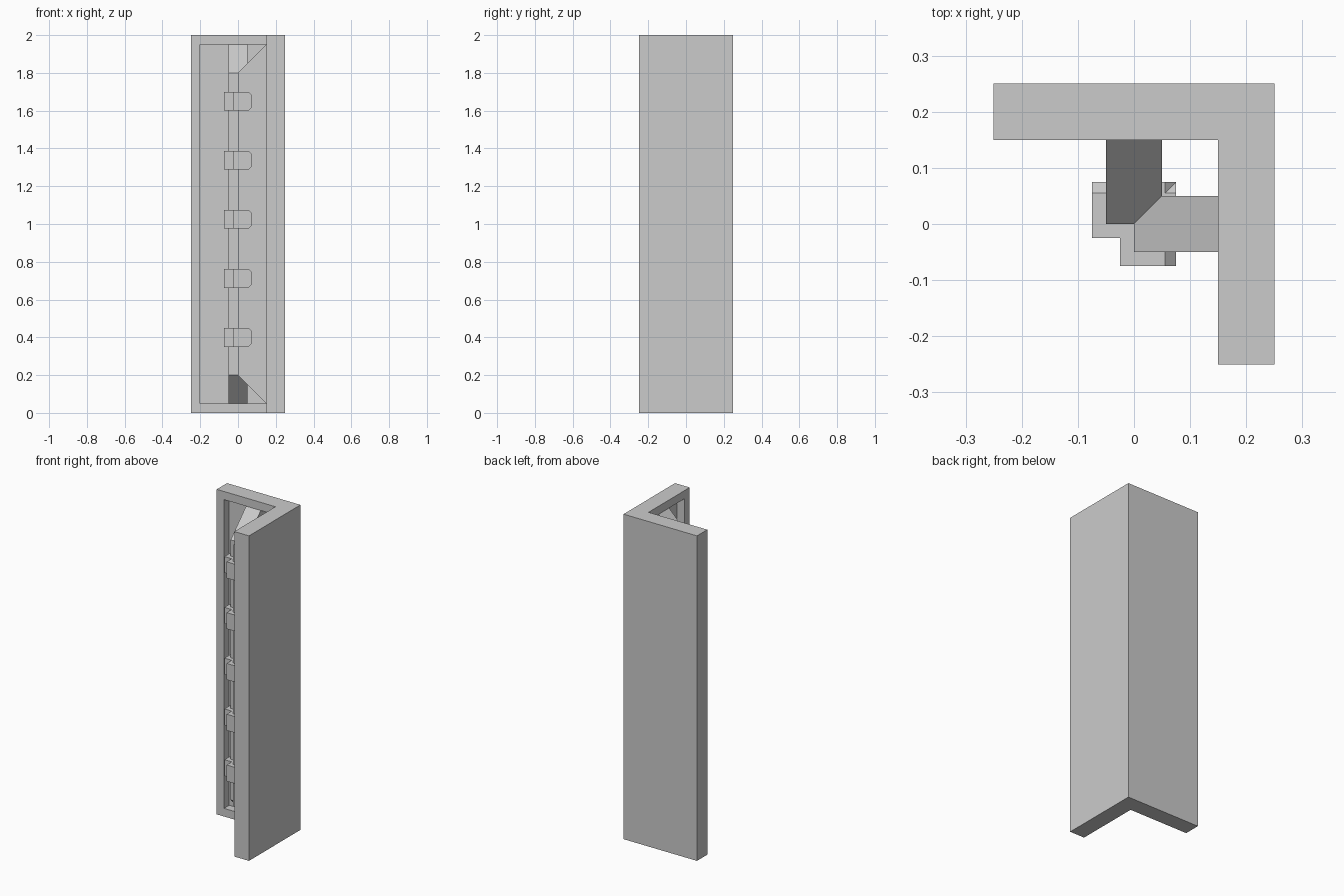
import bpy, bmesh

if "Cube" in bpy.data.objects:
    bpy.data.objects.remove(bpy.data.objects["Cube"])


def prism(name, base, offset, swap=False):
    """Extrude a planar outline by an offset; swap mirrors it across x = y."""
    bm = bmesh.new()
    face = bm.faces.new([bm.verts.new(p) for p in base])
    out = bmesh.ops.extrude_face_region(bm, geom=[face], use_keep_orig=True)
    verts = [g for g in out["geom"] if isinstance(g, bmesh.types.BMVert)]
    bmesh.ops.translate(bm, verts=verts, vec=offset)
    if swap:
        for v in bm.verts:
            v.co.x, v.co.y = v.co.y, v.co.x
    bmesh.ops.recalc_face_normals(bm, faces=bm.faces)
    mesh = bpy.data.meshes.new(name)
    bm.to_mesh(mesh)
    bm.free()
    obj = bpy.data.objects.new(name, mesh)
    bpy.context.collection.objects.link(obj)
    return obj


def l_outline(end, inner, outer, z):
    return [(-end, inner, z), (inner, inner, z), (inner, -end, z),
            (outer, -end, z), (outer, outer, z), (-end, outer, z)]


# Corner wall with a recess running round both inner faces
wall = prism("corner_wall", l_outline(0.25, 0.15, 0.25, 0), (0, 0, 2))
cutter = prism("recess_cutter", l_outline(0.2, 0.1, 0.2, 0.05), (0, 0, 1.9))
cutter.hide_render = True
cutter.hide_viewport = True
cut = wall.modifiers.new("recess", 'BOOLEAN')
cut.operation = 'DIFFERENCE'
cut.solver = 'EXACT'
cut.object = cutter

# Two crossing ribs with sloped ends, one from each wall
rib = [(0, 0.2), (0.15, 0.05), (0.2, 0.05), (0.2, 1.95), (0.15, 1.95), (0, 1.8)]
# Clip outline, chamfered at the wall end
clip = [(-0.025, -0.05), (0.055, -0.05), (0.075, -0.03),
        (0.075, 0.03), (0.055, 0.05), (-0.025, 0.05)]

for side, swap in (("right", False), ("back", True)):
    prism(side + "_rib", [(x, -0.05, z) for x, z in rib], (0, 0.1, 0), swap)
    # Five clips wrapped round each rib
    for i in range(5):
        zc = 0.4 + 0.3125 * i
        prism(f"{side}_clip_{i + 1}", [(x, -0.075, zc + z) for x, z in clip],
              (0, 0.15, 0), swap)
